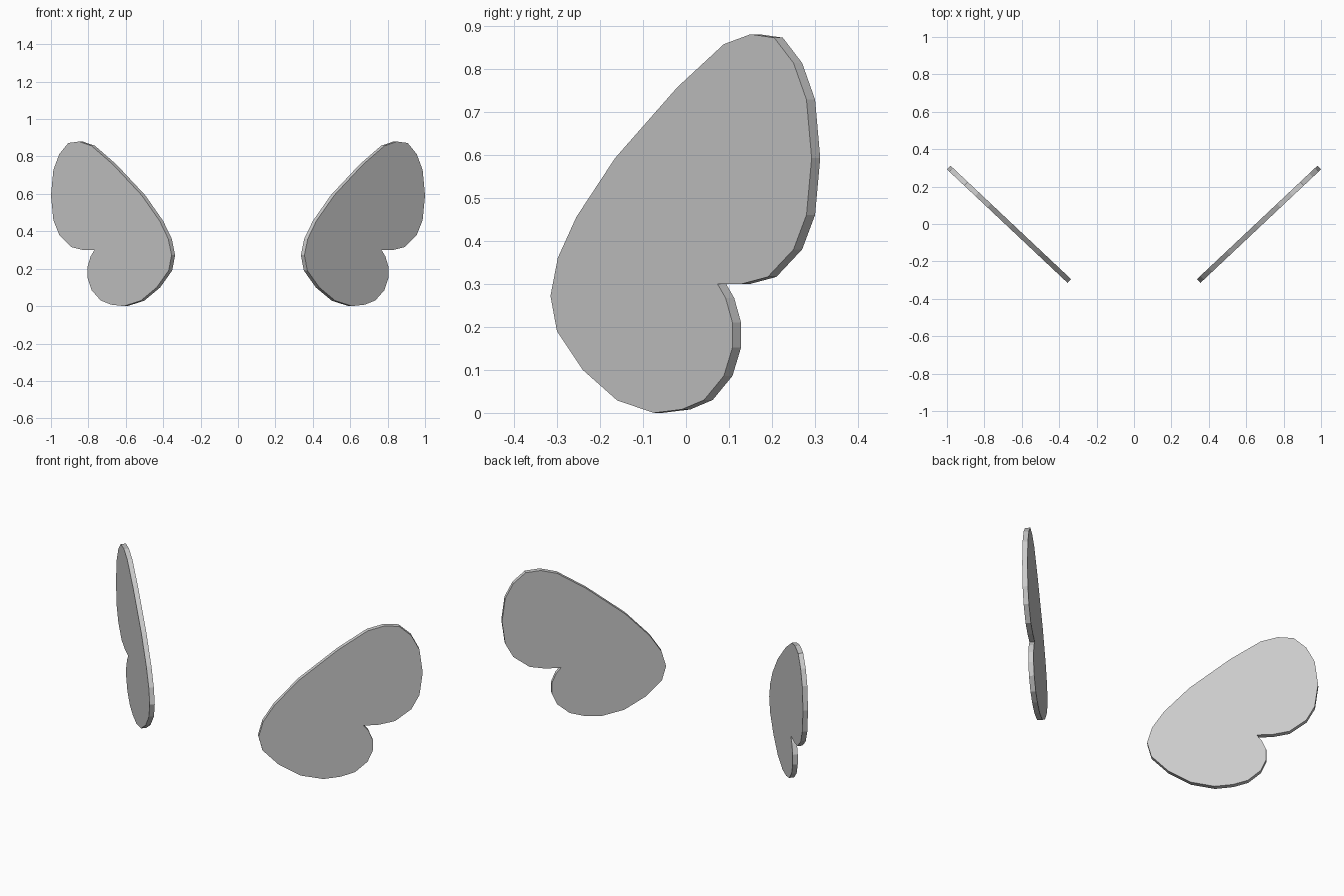
import bpy
import bmesh
from mathutils import Vector

cube = bpy.data.objects.get("Cube")
if cube:
    bpy.data.objects.remove(cube, do_unlink=True)

# One plain grey for both wings
grey = bpy.data.materials.new("light grey")
grey.use_nodes = True
colour = (0.6, 0.6, 0.6, 1)
grey.diffuse_color = colour
grey.node_tree.nodes["Principled BSDF"].inputs["Base Color"].default_value = colour

# Wing silhouette as (depth, height), split into its edges
upper_lobe = [(0.15, 0.88), (0.205, 0.872), (0.25, 0.813), (0.28, 0.728), (0.292, 0.592),
              (0.28, 0.46), (0.25, 0.38), (0.19, 0.316), (0.13, 0.3)]
notch = [(0.073, 0.3)]
lower_lobe = [(0.092, 0.267), (0.108, 0.21), (0.108, 0.152), (0.088, 0.086), (0.042, 0.03),
              (-0.01, 0.008), (-0.075, 0), (-0.16, 0.029), (-0.24, 0.1)]
leading_edge = [(-0.3, 0.19), (-0.315, 0.272), (-0.298, 0.36), (-0.255, 0.455),
                (-0.165, 0.592), (-0.02, 0.757), (0.088, 0.857)]
outline = upper_lobe + notch + lower_lobe + leading_edge

ROOT = Vector((0.355, -0.315))      # front end of the wing, seen from the top
TIP = Vector((1.0, 0.292))          # rear end of the wing
THICKNESS = 0.0275


def wing(name, side):
    """Flat extruded plate swept backwards; side is +1 or -1 along x."""
    sweep = TIP - ROOT
    inward = Vector((-sweep.y * side, sweep.x, 0)).normalized() * THICKNESS
    bm = bmesh.new()
    corners = []
    for depth, height in outline:
        along = (depth - ROOT.y) / sweep.y
        x = ROOT.x + along * sweep.x
        corners.append(bm.verts.new((side * x, depth, height)))
    plate = bm.faces.new(corners)
    extruded = bmesh.ops.extrude_face_region(bm, geom=[plate], use_keep_orig=True)
    moved = [v for v in extruded["geom"] if isinstance(v, bmesh.types.BMVert)]
    bmesh.ops.translate(bm, verts=moved, vec=inward)
    bmesh.ops.recalc_face_normals(bm, faces=bm.faces[:])
    mesh = bpy.data.meshes.new(name)
    bm.to_mesh(mesh)
    bm.free()
    mesh.materials.append(grey)
    bpy.context.collection.objects.link(bpy.data.objects.new(name, mesh))


wing("left_wing", 1)
wing("right_wing", -1)
